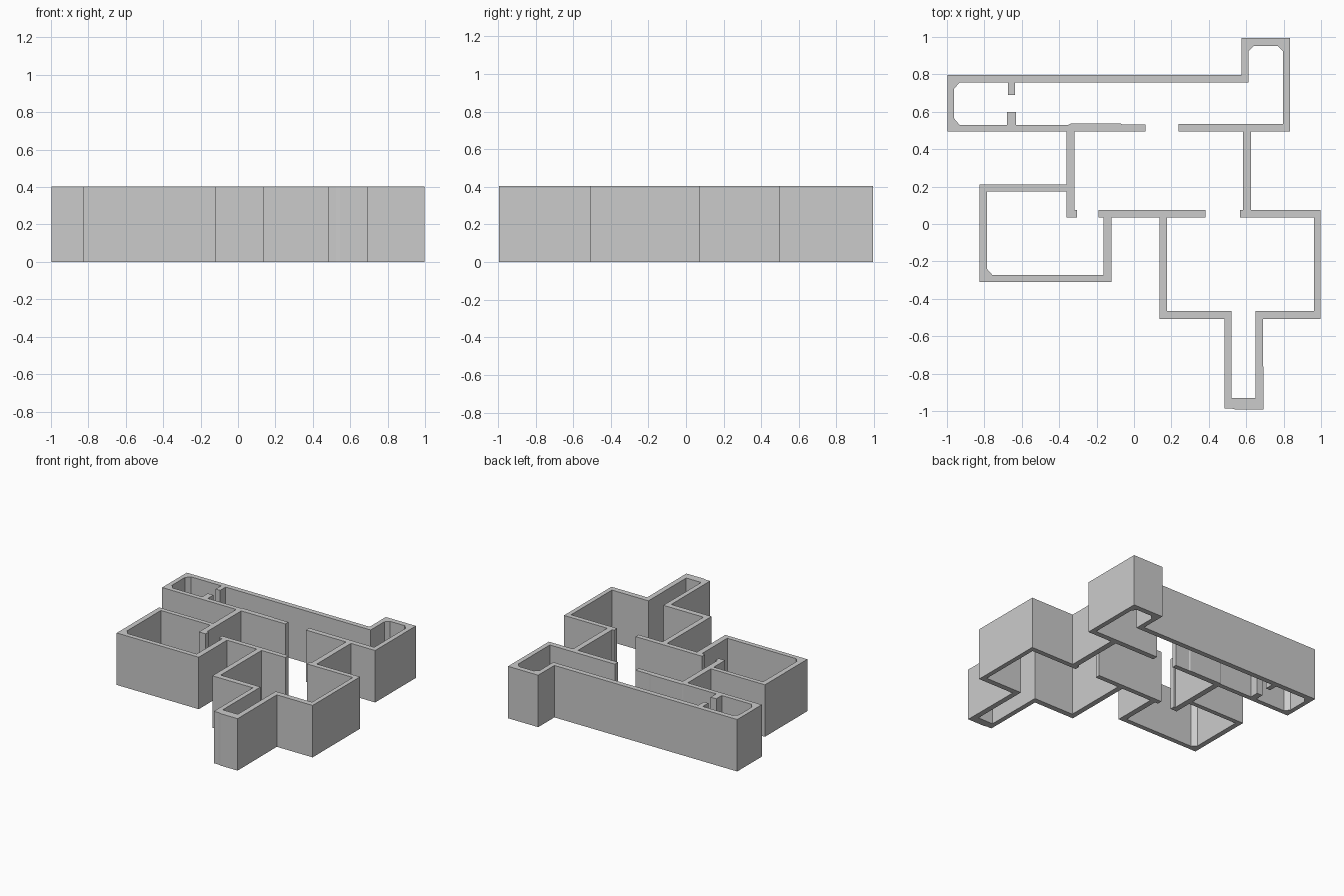
import bpy, bmesh

HEIGHT = 0.404

# Outside outline, counter-clockwise from the north-west corner
outside = [
    (-.998, .796), (-.998, .494), (-.361, .494), (-.361, .21),            # west end of corridor
    (-.826, .21), (-.826, -.311), (-.12, -.311), (-.12, .036),            # west room
    (.136, .036), (.136, -.509), (.484, -.509), (.484, -.987),            # south room and stem
    (.525, -.987), (.545, -.993), (.692, -.993), (.69, -.509),
    (.998, -.509), (.998, .074), (.626, .074), (.626, .494),              # east side
    (.834, .494), (.834, .995), (.575, .995), (.575, .796),               # north-east alcove
]

# Inside outline, walked room by room; doorways join the rooms into one loop
corridor = [
    (.238, .494), (.238, .535), (.797, .535), (.797, .923), (.767, .953),
    (.642, .953), (.612, .923), (.612, .756),
    (-.636, .756), (-.636, .689), (-.674, .689), (-.674, .756),           # upper door jamb
    (-.933, .756), (-.963, .722), (-.963, .566), (-.933, .53),
    (-.679, .53), (-.679, .598), (-.631, .598), (-.631, .53),             # lower door jamb
    (-.35, .53), (-.34, .536), (-.07, .536), (-.06, .532), (.061, .532), (.061, .494),
]
hall_west = [(-.318, .494), (-.318, .074), (-.305, .074), (-.305, .036)]
west_room = [
    (-.361, .036), (-.361, .175), (-.786, .175), (-.786, -.24),
    (-.756, -.274), (-.163, -.274), (-.163, .036),
]
hall_south = [(-.19, .036), (-.19, .074), (.382, .074), (.382, .036)]
south_room = [
    (.177, .036), (.177, -.466), (.521, -.466), (.521, -.931), (.65, -.931),
    (.65, -.466), (.963, -.466), (.963, .036),
]
hall_east = [(.567, .036), (.567, .074), (.583, .074), (.583, .494)]
inside = corridor + hall_west + west_room + hall_south + south_room + hall_east


def extrude_outlines(name, outlines, height):
    """Fill nested closed outlines and extrude them up from z = 0."""
    curve = bpy.data.curves.new(name, 'CURVE')
    curve.dimensions = '2D'
    curve.fill_mode = 'BOTH'
    curve.extrude = height / 2
    for pts in outlines:
        spline = curve.splines.new('POLY')
        spline.points.add(len(pts) - 1)
        for p, (x, y) in zip(spline.points, pts):
            p.co = (x, y, 0, 1)
        spline.use_cyclic_u = True
        spline.use_smooth = False
    obj = bpy.data.objects.new(name, curve)
    bpy.context.collection.objects.link(obj)
    bpy.context.view_layer.objects.active = obj
    obj.select_set(True)
    bpy.ops.object.convert(target='MESH')
    obj = bpy.context.object
    bm = bmesh.new()
    bm.from_mesh(obj.data)
    bmesh.ops.remove_doubles(bm, verts=bm.verts, dist=1e-4)
    bmesh.ops.translate(bm, verts=bm.verts, vec=(0, 0, height / 2))
    bmesh.ops.recalc_face_normals(bm, faces=bm.faces)
    for f in bm.faces:
        f.smooth = False
    bm.to_mesh(obj.data)
    bm.free()
    return obj


# Walls of the whole floor plan
extrude_outlines("floor_plan_walls", [outside, inside], HEIGHT)
